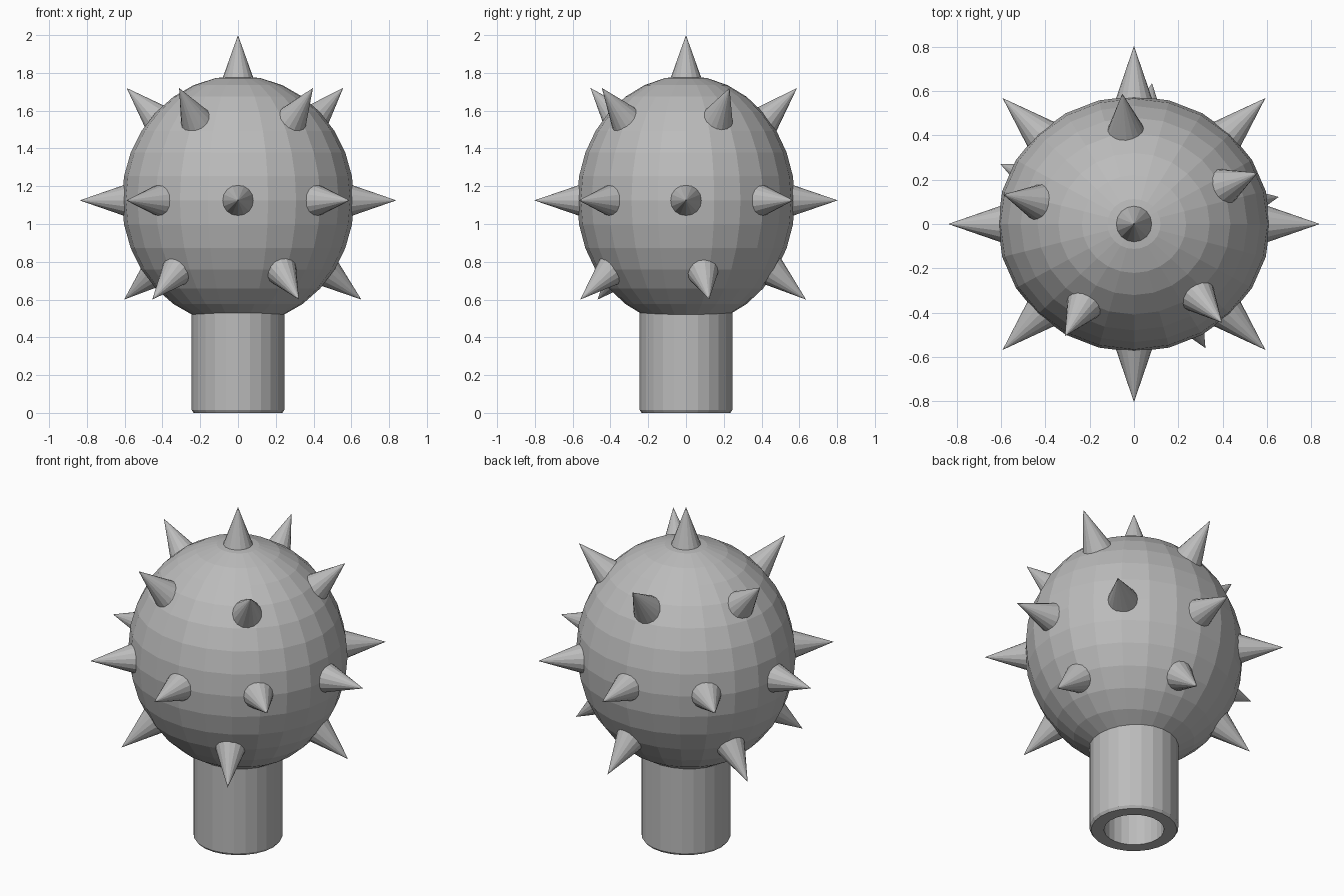
import bpy, bmesh, math
from mathutils import Vector

if "Cube" in bpy.data.objects:
    bpy.data.objects.remove(bpy.data.objects["Cube"])

steel = bpy.data.materials.new("grey steel")
steel.diffuse_color = (0.5, 0.5, 0.5, 1)
steel.use_nodes = True
steel.node_tree.nodes["Principled BSDF"].inputs["Base Color"].default_value = steel.diffuse_color

CENTRE = Vector((0, 0, 1.125))
RADII = Vector((0.615, 0.577, 0.66))


def finish(name, bm):
    bmesh.ops.recalc_face_normals(bm, faces=bm.faces)
    mesh = bpy.data.meshes.new(name)
    bm.to_mesh(mesh)
    bm.free()
    mesh.materials.append(steel)
    obj = bpy.data.objects.new(name, mesh)
    bpy.context.collection.objects.link(obj)
    return obj


def lathe(name, profile, steps):
    bm = bmesh.new()
    verts = [bm.verts.new((r, 0, z)) for r, z in profile]
    edges = [bm.edges.new(pair) for pair in zip(verts, verts[1:])]
    bmesh.ops.spin(bm, geom=verts + edges, axis=(0, 0, 1), cent=(0, 0, 0),
                   angle=math.tau, steps=steps, use_merge=False)
    bmesh.ops.remove_doubles(bm, verts=bm.verts, dist=1e-5)
    return finish(name, bm)


def spike(name, tip):
    """Cone pointing out of the ball, with its base just under the surface."""
    tip = Vector(tip)
    axis = (tip - CENTRE).normalized()
    surface = 1 / math.sqrt(sum((a / r) ** 2 for a, r in zip(axis, RADII)))
    base = CENTRE + axis * (surface - 0.022)
    length = (tip - base).length
    bm = bmesh.new()
    bmesh.ops.create_cone(bm, cap_ends=True, segments=16, radius1=0.085,
                          radius2=0, depth=length)
    obj = finish(name, bm)
    obj.location = (base + tip) / 2
    obj.rotation_euler = axis.to_track_quat('Z', 'Y').to_euler()


def spike_ring(name, count, start, rx, ry, z):
    for i in range(count):
        a = math.radians(start) + math.tau * i / count
        spike(f"{name}_{i + 1}", (rx * math.cos(a), ry * math.sin(a), z))


# Slightly squashed faceted ball
bm = bmesh.new()
bmesh.ops.create_uvsphere(bm, u_segments=24, v_segments=16, radius=1)
bmesh.ops.scale(bm, vec=RADII, verts=bm.verts)
bmesh.ops.translate(bm, vec=CENTRE, verts=bm.verts)
finish("ball", bm)

# Hollow socket with chamfered lower rim
lathe("socket", [(0, 0.5), (0.165, 0.5), (0.165, 0), (0.235, 0),
                 (0.245, 0.015), (0.245, 0.55), (0, 0.55)], 24)

# Spikes: crown, upper ring, equator, lower ring
spike("top_spike", (0, 0, 2))
spike_ring("upper_spike", 5, 95, 0.605, 0.59, 1.72)
spike_ring("middle_spike", 8, 0, 0.838, 0.803, 1.125)
spike_ring("lower_spike", 5, 11, 0.665, 0.64, 0.6)
